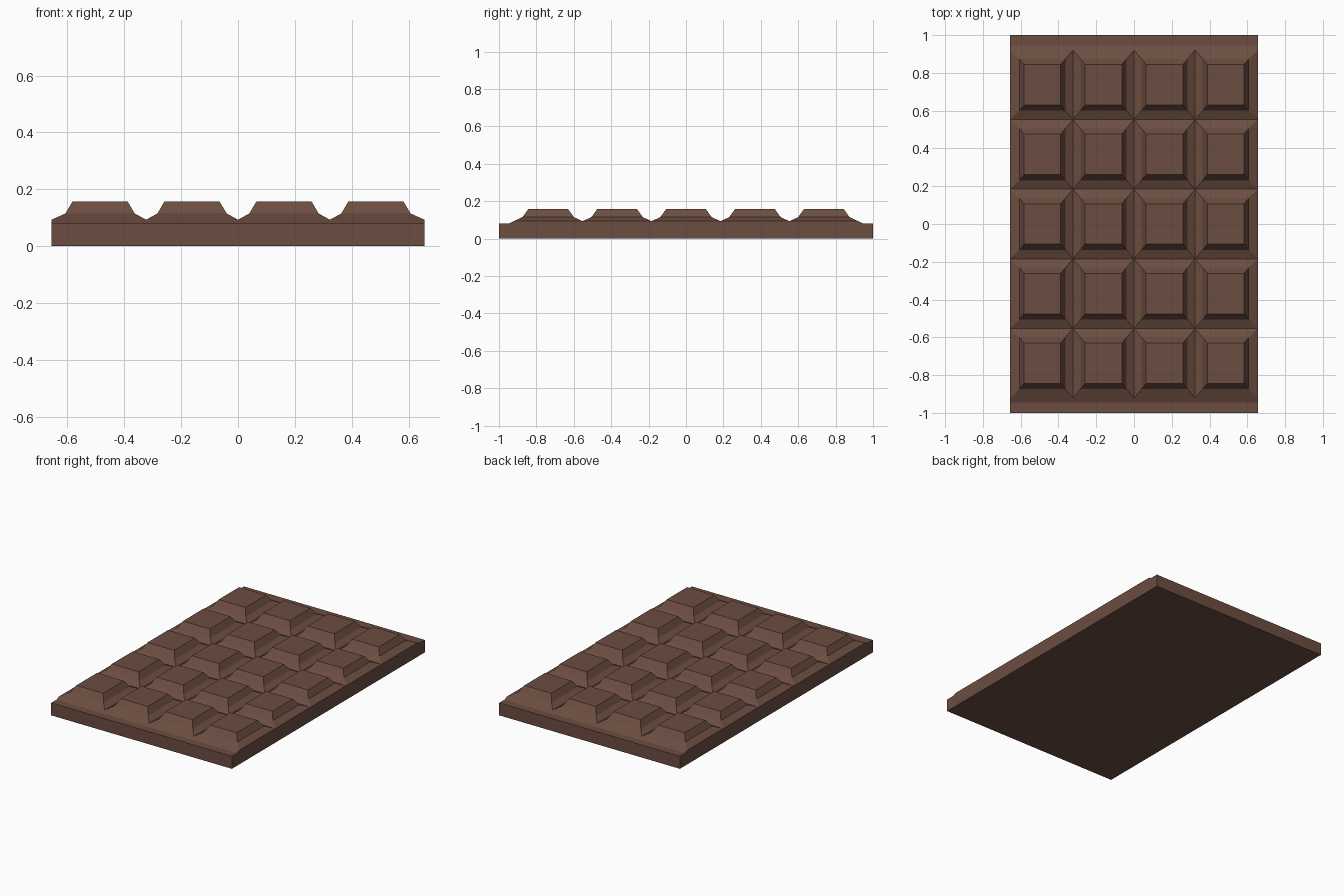
import bpy, bmesh

if "Cube" in bpy.data.objects:
    bpy.data.objects.remove(bpy.data.objects["Cube"])

bm = bmesh.new()
XS = [-0.656, -0.323, 0, 0.323, 0.656]                  # cell borders, x
YS = [-0.921, -0.553, -0.184, 0.184, 0.553, 0.921]      # cell borders, y
GROOVE, LIP = 0.093, 0.082


def face(pts):
    return bm.faces.new([bm.verts.new(p) for p in pts])


def rect(x0, x1, y0, y1, z):
    return [(x0, y0, z), (x1, y0, z), (x1, y1, z), (x0, y1, z)]


# Raised pieces: shallow shoulder, steep bevel, flat top
for i in range(4):
    for j in range(5):
        cx, cy = (i - 1.5) * 0.3235, (j - 2) * 0.3685
        rings = [rect(XS[i], XS[i + 1], YS[j], YS[j + 1], GROOVE)]
        for hx, hy, z in ((0.122, 0.137, 0.115), (0.097, 0.107, 0.157)):
            rings.append(rect(cx - hx, cx + hx, cy - hy, cy + hy, z))
        for a, b in zip(rings, rings[1:]):
            for k in range(4):
                n = (k + 1) % 4
                face([a[k], a[n], b[n], b[k]])
        face(rings[-1])

# Sloped and flat rims at both ends, end walls
for s in (-1, 1):
    prof = [(0.921, GROOVE), (0.945, LIP), (1, LIP), (1, 0)]
    for (y0, z0), (y1, z1) in zip(prof, prof[1:]):
        for x0, x1 in zip(XS, XS[1:]):
            face([(x0, s * y0, z0), (x1, s * y0, z0), (x1, s * y1, z1), (x0, s * y1, z1)])

# Long side walls and underside
for x in (XS[0], XS[-1]):
    top = [(x, y, GROOVE) for y in YS]
    face([(x, 1, 0), (x, -1, 0), (x, -1, LIP), (x, -0.945, LIP)] + top
         + [(x, 0.945, LIP), (x, 1, LIP)])
face([(x, -1, 0) for x in XS] + [(x, 1, 0) for x in reversed(XS)])

bmesh.ops.remove_doubles(bm, verts=bm.verts, dist=1e-4)
bmesh.ops.recalc_face_normals(bm, faces=bm.faces)

mesh = bpy.data.meshes.new("chocolate_bar")
bm.to_mesh(mesh)
bm.free()
bar = bpy.data.objects.new("chocolate_bar", mesh)
bpy.context.collection.objects.link(bar)

mat = bpy.data.materials.new("chocolate")
mat.diffuse_color = (0.15, 0.075, 0.052, 1)
mat.use_nodes = True
mat.node_tree.nodes["Principled BSDF"].inputs["Base Color"].default_value = mat.diffuse_color
mesh.materials.append(mat)
